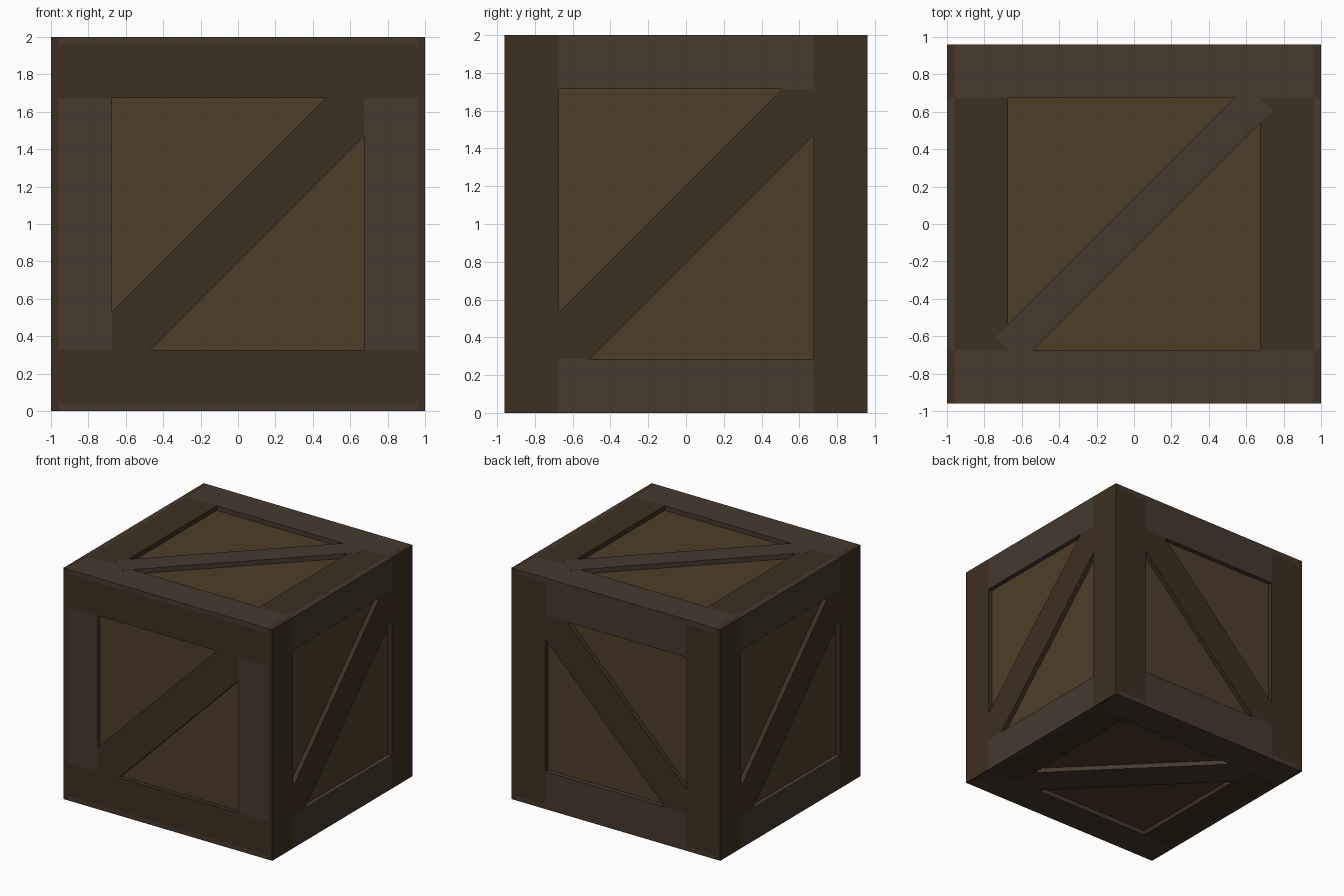
import bpy, bmesh
from mathutils import Vector as V

if "Cube" in bpy.data.objects:
    bpy.data.objects.remove(bpy.data.objects["Cube"])

T = 0.04      # board thickness
IN = 0.675    # inner edge of the frames


def material(name, rgb):
    m = bpy.data.materials.new(name)
    m.diffuse_color = (*rgb, 1)
    m.use_nodes = True
    m.node_tree.nodes["Principled BSDF"].inputs["Base Color"].default_value = m.diffuse_color
    return m


PANEL = material("panel_wood", (0.076, 0.048, 0.021))
DARK = material("dark_wood", (0.046, 0.029, 0.014))
GREY = material("grey_wood", (0.059, 0.041, 0.027))


def prism(name, pts, face, mat, depth=T):
    """Extrude a 2D outline outward from a face frame (origin, u, v, normal)."""
    o, u, v, n = (V(a) for a in face)
    bm = bmesh.new()
    f = bm.faces.new([bm.verts.new(o + u * a + v * b) for a, b in pts])
    ext = bmesh.ops.extrude_face_region(bm, geom=[f], use_keep_orig=True)["geom"]
    bmesh.ops.translate(bm, vec=n * depth,
                        verts=[e for e in ext if isinstance(e, bmesh.types.BMVert)])
    bmesh.ops.recalc_face_normals(bm, faces=bm.faces)
    me = bpy.data.meshes.new(name)
    bm.to_mesh(me)
    bm.free()
    me.materials.append(mat)
    bpy.context.collection.objects.link(bpy.data.objects.new(name, me))


def rect(u0, u1, v0, v1):
    return [(u0, v0), (u1, v0), (u1, v1), (u0, v1)]


def frame(name, face, U, H, b, full_rails, rail_mat, stile_mat):
    """Two rails and two stiles; a and b are the inner half sizes."""
    ru, sv = (U, b) if full_rails else (IN, H)
    for s, side in ((-1, "lower"), (1, "upper")):
        prism(f"{name}_{side}_rail", rect(-ru, ru, *sorted((s * b, s * H))), face, rail_mat)
    for s, side in ((-1, "left"), (1, "right")):
        prism(f"{name}_{side}_stile", rect(*sorted((s * IN, s * U)), -sv, sv), face, stile_mat)


def brace(name, face, b, mat, k=0.205):
    """Diagonal board cut to fit the corners of the frame."""
    a = IN
    prism(f"{name}_brace", [(-a, -b), (k - b, -b), (a, a - k),
                            (a, b), (b - k, b), (-a, k - a)], face, mat)


# inner box whose sides are the recessed panels
prism("panel_box", rect(-0.96, 0.96, -0.92, 0.92),
      ((0, 0, T), (1, 0, 0), (0, 1, 0), (0, 0, 1)), PANEL, 1.92)

# front and back
front = ((0, -0.92, 1), (1, 0, 0), (0, 0, 1), (0, -1, 0))
back = ((0, 0.92, 1), (1, 0, 0), (0, 0, 1), (0, 1, 0))
frame("front", front, 0.96, 0.96, IN, True, DARK, GREY)
frame("back", back, 0.96, 0.96, IN, False, GREY, DARK)
brace("front", front, IN, DARK)
brace("back", back, IN, DARK)

# left and right sides, full height
for s, name in ((1, "right_side"), (-1, "left_side")):
    face = ((s * 0.96, 0, 1), (0, s, 0), (0, 0, 1), (s, 0, 0))
    frame(name, face, 0.96, 1.0, 0.715, False, GREY, DARK)
    brace(name, face, 0.715, DARK)

# top and bottom
top = ((0, 0, 1.96), (1, 0, 0), (0, 1, 0), (0, 0, 1))
bottom = ((0, 0, T), (1, 0, 0), (0, -1, 0), (0, 0, -1))
frame("top", top, 0.96, 0.96, IN, True, GREY, DARK)
frame("bottom", bottom, 0.96, 0.96, IN, True, GREY, DARK)
brace("bottom", bottom, IN, GREY)

# narrower square-ended top brace lying over the frame corners
e, w = 0.675, 0.068
prism("top_brace", [(-e - w, -e + w), (-e + w, -e - w), (e + w, e - w), (e - w, e + w)],
      top, GREY, T + 0.0008)
